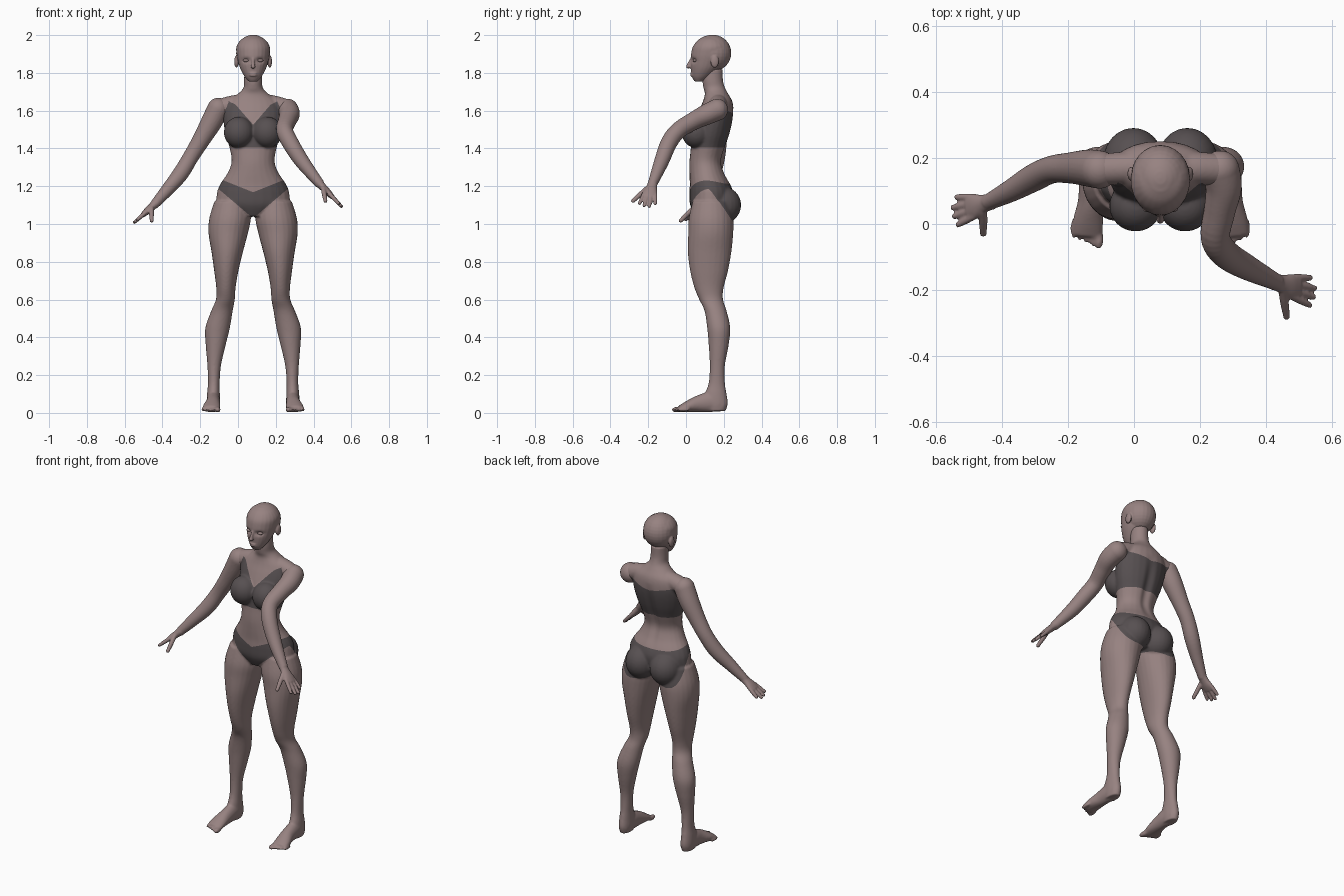
import bpy, bmesh, math
from mathutils import Vector, Matrix

CENTRE = 0.08          # the body's plane of symmetry
UP = Vector((0, 0, 1))

if "Cube" in bpy.data.objects:
    bpy.data.objects.remove(bpy.data.objects["Cube"], do_unlink=True)


def make_material(name, colour):
    mat = bpy.data.materials.new(name)
    mat.use_nodes = True
    mat.diffuse_color = (*colour, 1)
    mat.node_tree.nodes["Principled BSDF"].inputs["Base Color"].default_value = (*colour, 1)
    return mat


skin = make_material("skin", (0.31, 0.225, 0.22))
fabric = make_material("dark fabric", (0.095, 0.08, 0.083))


def spline(rows, steps=5):
    """Smooth the rows of numbers with a Catmull-Rom curve."""
    rows = [tuple(r) for r in rows]
    padded = [rows[0]] + rows + [rows[-1]]
    result = []
    for p, q, r, s in zip(padded, padded[1:], padded[2:], padded[3:]):
        for k in range(steps):
            t = k / steps
            result.append([b + 0.5 * t * (c - a + t * (2 * a - 5 * b + 4 * c - d
                           + t * (3 * (b - c) + d - a)))
                           for a, b, c, d in zip(p, q, r, s)])
    return result + [list(rows[-1])]


def tube(bm, points, side=(1, 0, 0), normal=None, sides=24):
    """Loft ellipses along points given as x, y, z, radius along side, other radius."""
    path = spline(points)
    rings = []
    for i, (x, y, z, ra, rb) in enumerate(path):
        before, after = path[max(i - 1, 0)], path[min(i + 1, len(path) - 1)]
        tangent = normal or (Vector(after[:3]) - Vector(before[:3])).normalized()
        a = Vector(side)
        a = (a - tangent * a.dot(tangent)).normalized()
        b = tangent.cross(a)
        ring = []
        for k in range(sides):
            turn = math.tau * k / sides
            offset = a * (ra * math.cos(turn)) + b * (rb * math.sin(turn))
            ring.append(bm.verts.new(Vector((x, y, z)) + offset))
        rings.append(ring)
    for low, high in zip(rings, rings[1:]):
        for k in range(sides):
            n = (k + 1) % sides
            bm.faces.new((low[k], low[n], high[n], high[k]))
    bm.faces.new(rings[0])
    bm.faces.new(rings[-1])


def upright(bm, rows, sign=1):
    """Loft level sections given as z, offset, half width, front y, back y."""
    tube(bm, [(CENTRE + sign * u, (f + b) / 2, z, w, (b - f) / 2)
              for z, u, w, f, b in rows], normal=UP)


def ball(bm, centre, radii):
    matrix = Matrix.Translation(centre) @ Matrix.Diagonal((*radii, 1))
    bmesh.ops.create_uvsphere(bm, u_segments=24, v_segments=16, radius=1, matrix=matrix)


def finish(bm, name, voxel, smoothing):
    """Fuse the overlapping volumes into one smooth skin."""
    bmesh.ops.recalc_face_normals(bm, faces=bm.faces[:])
    mesh = bpy.data.meshes.new(name)
    bm.to_mesh(mesh)
    bm.free()
    obj = bpy.data.objects.new(name, mesh)
    bpy.context.scene.collection.objects.link(obj)
    if voxel:
        remesh = obj.modifiers.new("fuse", 'REMESH')
        remesh.mode = 'VOXEL'
        remesh.voxel_size = voxel
        smooth = obj.modifiers.new("soften", 'SMOOTH')
        smooth.factor = 0.5
        smooth.iterations = smoothing
        graph = bpy.context.evaluated_depsgraph_get()
        obj.data = bpy.data.meshes.new_from_object(obj.evaluated_get(graph))
        obj.modifiers.clear()
    obj.data.name = name
    obj.data.materials.clear()
    obj.data.materials.append(skin)
    obj.data.polygons.foreach_set("use_smooth", [True] * len(obj.data.polygons))
    return obj


def blend(a, b, value, start, end):
    t = min(max((value - start) / (end - start), 0), 1)
    return a + (b - a) * t


def clothing(p):
    """Positive inside the top or the briefs."""
    u = abs(p.x - CENTRE)
    neckline = min(1.525 + 1.15 * u, 1.67 - (u - 0.128) * 3.8)
    top = min(p.z - 1.405, blend(neckline, 1.575 + 0.2 * u, p.y, 0.1, 0.18) - p.z)
    waistband = blend(1.168 + min(0.065, 0.4 * u), 1.215, p.y, 0.1, 0.24)
    leg_line = blend(1.03 + 0.85 * u, 1.0, p.y, 0.12, 0.26)
    return max(top, min(waistband - p.z, p.z - leg_line))


def paint(obj, rule, material):
    """Cut the mesh along the zero line of the rule and colour the inside."""
    obj.data.materials.append(material)
    bm = bmesh.new()
    bm.from_mesh(obj.data)
    value = {v: rule(v.co) for v in bm.verts}
    crossing = [e for e in bm.edges if value[e.verts[0]] * value[e.verts[1]] < 0]
    cuts = []
    for e in crossing:
        a, b = e.verts
        cuts.append(bmesh.utils.edge_split(e, a, value[a] / (value[a] - value[b]))[1])
    bmesh.ops.connect_verts(bm, verts=cuts)
    for f in bm.faces:
        f.material_index = int(rule(f.calc_center_median()) > 0)
    bm.to_mesh(obj.data)
    bm.free()


# Torso and neck
bm = bmesh.new()
upright(bm, [
    (1.04, 0, 0.09, 0.05, 0.21), (1.10, 0, 0.185, 0.022, 0.24), (1.16, 0, 0.192, 0.018, 0.25),
    (1.21, 0, 0.175, 0.02, 0.235), (1.27, 0, 0.135, 0.018, 0.205), (1.33, 0, 0.114, 0.018, 0.19),
    (1.40, 0, 0.124, 0.025, 0.208), (1.47, 0, 0.145, 0.03, 0.232), (1.54, 0, 0.157, 0.045, 0.248),
    (1.60, 0, 0.157, 0.068, 0.252), (1.65, 0, 0.135, 0.09, 0.245), (1.69, 0, 0.08, 0.1, 0.223),
    (1.72, 0, 0.052, 0.092, 0.207), (1.76, 0, 0.048, 0.087, 0.196), (1.82, 0, 0.047, 0.09, 0.195)])
# Shoulder girdle
tube(bm, [(CENTRE + u, y, z, r, r) for u, y, z, r in (
    (-0.18, 0.165, 1.612, 0.048), (-0.1, 0.17, 1.632, 0.05), (0, 0.175, 1.64, 0.05),
    (0.1, 0.17, 1.632, 0.05), (0.18, 0.165, 1.612, 0.048))], side=(0, 1, 0))

LEG = [(1.12, 0.112, 0.093, 0.035, 0.23), (1.03, 0.122, 0.11, 0.015, 0.25),
       (0.95, 0.132, 0.104, 0.012, 0.25), (0.85, 0.137, 0.083, 0.01, 0.24),
       (0.75, 0.142, 0.064, 0.022, 0.222), (0.66, 0.144, 0.051, 0.045, 0.199),
       (0.60, 0.147, 0.05, 0.07, 0.196), (0.54, 0.165, 0.057, 0.098, 0.215),
       (0.45, 0.188, 0.065, 0.112, 0.234), (0.36, 0.198, 0.053, 0.12, 0.226),
       (0.25, 0.206, 0.036, 0.126, 0.206), (0.16, 0.208, 0.031, 0.12, 0.206),
       (0.10, 0.21, 0.034, 0.1, 0.215), (0.05, 0.21, 0.036, 0.09, 0.222),
       (0.01, 0.21, 0.03, 0.11, 0.21)]
FOOT = [(0.21, 0.2, 0.035, 0.028, 0.03), (0.21, 0.14, 0.057, 0.036, 0.054),
        (0.212, 0.07, 0.049, 0.038, 0.045), (0.219, 0.01, 0.034, 0.046, 0.03),
        (0.223, -0.035, 0.02, 0.046, 0.017)]
for sign in (-1, 1):
    # Bust and buttocks
    ball(bm, (CENTRE + sign * 0.075, 0.055, 1.485), (0.08, 0.078, 0.083))
    ball(bm, (CENTRE + sign * 0.082, 0.19, 1.1), (0.092, 0.102, 0.1))
    # Legs, feet and toes
    upright(bm, LEG, sign)
    tube(bm, [(CENTRE + sign * u, *rest) for u, *rest in FOOT])
    for toe in range(5):
        width = 0.015 if toe == 0 else 0.01
        ball(bm, (CENTRE + sign * (0.187 + 0.019 * toe), -0.045 + 0.008 * toe, 0.017),
             (width, 0.032, width))
body = finish(bm, "body", 0.006, 6)

# Groove along the spine
for v in body.data.vertices:
    if v.normal.y > 0.3 and 1.2 < v.co.z < 1.62:
        fade = math.sin(math.pi * (v.co.z - 1.2) / 0.42)
        v.co.y -= 0.014 * fade * math.exp(-((v.co.x - CENTRE) / 0.025) ** 2)
paint(body, clothing, fabric)

# Head
bm = bmesh.new()
upright(bm, [
    (1.755, 0, 0.024, 0.045, 0.09), (1.78, 0, 0.045, 0.031, 0.13), (1.82, 0, 0.067, 0.026, 0.175),
    (1.86, 0, 0.08, 0.025, 0.205), (1.90, 0, 0.088, 0.027, 0.225), (1.94, 0, 0.088, 0.037, 0.23),
    (1.975, 0, 0.065, 0.065, 0.2), (1.995, 0, 0.03, 0.1, 0.165)])
ball(bm, (CENTRE, 0.14, 1.905), (0.09, 0.1, 0.097))
# Nose, lips and ears
tube(bm, [(CENTRE, 0.03, 1.875, 0.008, 0.008), (CENTRE, 0.018, 1.85, 0.008, 0.01),
          (CENTRE, 0.013, 1.83, 0.013, 0.012)])
ball(bm, (CENTRE, 0.012, 1.833), (0.011, 0.012, 0.01))
for height in (1.787, 1.797):
    ball(bm, (CENTRE, 0.032, height), (0.022, 0.011, 0.006))
for sign in (-1, 1):
    ball(bm, (CENTRE + sign * 0.088, 0.152, 1.86), (0.012, 0.022, 0.033))
head = finish(bm, "head", 0.004, 3)

# Eye sockets and closed lids
for sign in (-1, 1):
    socket = Vector((CENTRE + sign * 0.037, 0.035, 1.866))
    for v in head.data.vertices:
        gap = v.co - socket
        v.co.y += 0.013 * math.exp(-(gap.x / 0.022) ** 2 - (gap.z / 0.013) ** 2 - (gap.y / 0.04) ** 2)
    bm = bmesh.new()
    ball(bm, socket + Vector((0, 0.013, 0)), (0.017, 0.012, 0.009))
    finish(bm, "left_eye" if sign > 0 else "right_eye", None, 0)


def arm(name, points, tip, thumb_tip):
    bm = bmesh.new()
    across = Vector((0, 1, 0))
    tube(bm, [(x, y, z, r, r) for x, y, z, r in points], side=across)
    ball(bm, points[0][:3], [0.058] * 3)
    # Palm
    wrist, tip = Vector(points[-1][:3]), Vector(tip)
    reach = tip - wrist
    across = (across - reach * (across.dot(reach) / reach.length_squared)).normalized()
    tube(bm, [(*(wrist + reach * t), wide, thick) for t, wide, thick in (
        (-0.15, 0.025, 0.023), (0.12, 0.028, 0.02), (0.35, 0.038, 0.018), (0.55, 0.038, 0.013))],
        side=across)

    # Fingers and thumb
    def finger(start, end, r):
        middle = start.lerp(end, 0.5)
        tube(bm, [(*start, r, r), (*middle, r, r), (*end, r * 0.8, r * 0.8)], side=across)
        ball(bm, end, [r * 0.85] * 3)
    for i in range(4):
        spread = (i - 1.5) / 1.5
        length = 0.97 - 0.1 * abs(spread) - (0.08 if i == 3 else 0)
        finger(wrist + reach * 0.4 + across * (0.029 * spread),
               wrist + reach * length + across * (0.041 * spread), 0.011)
    finger(wrist + reach * 0.15 - across * 0.018, Vector(thumb_tip), 0.013)
    finish(bm, name, 0.005, 2)


# Arms
arm("right_arm", [
    (-0.105, 0.165, 1.61, 0.058), (-0.14, 0.17, 1.54, 0.056), (-0.195, 0.17, 1.445, 0.047),
    (-0.25, 0.165, 1.355, 0.042), (-0.305, 0.14, 1.265, 0.042), (-0.375, 0.1, 1.18, 0.034),
    (-0.445, 0.065, 1.1, 0.024)], (-0.553, 0.035, 1.005), (-0.457, -0.028, 1.018))
arm("left_arm", [
    (0.262, 0.165, 1.605, 0.058), (0.272, 0.11, 1.58, 0.055), (0.26, 0.04, 1.545, 0.048),
    (0.247, -0.04, 1.495, 0.045), (0.277, -0.09, 1.43, 0.044), (0.34, -0.13, 1.33, 0.039),
    (0.435, -0.178, 1.21, 0.025)], (0.553, -0.21, 1.088), (0.463, -0.28, 1.122))
